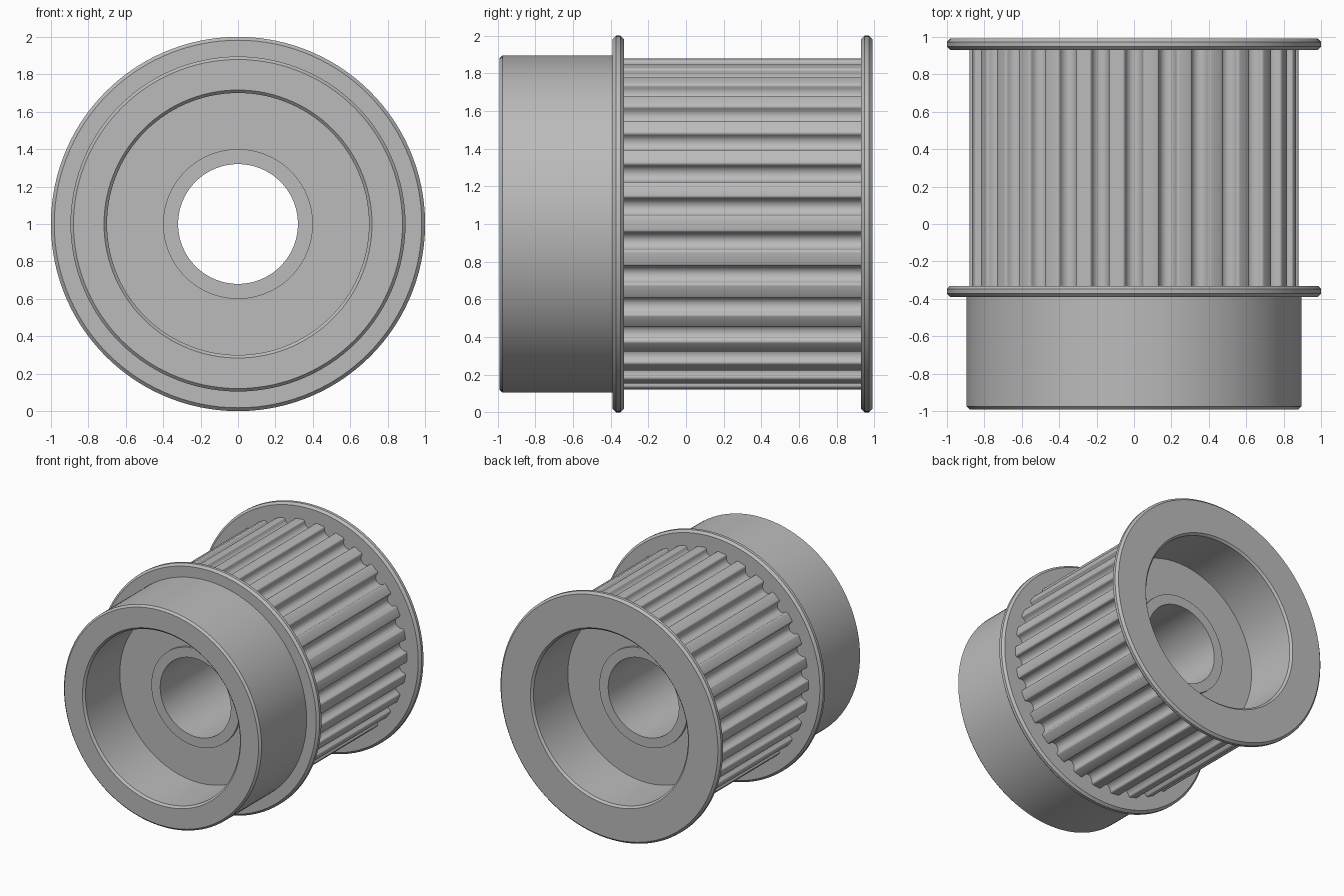
import bpy, bmesh, math

if "Cube" in bpy.data.objects:
    bpy.data.objects.remove(bpy.data.objects["Cube"])

SEG = 120      # sides of the turned surfaces
TEETH = 30
R = 0.88       # tooth tip radius

metal = bpy.data.materials.new("grey metal")
metal.diffuse_color = (0.5, 0.5, 0.5, 1)
metal.use_nodes = True
metal.node_tree.nodes["Principled BSDF"].inputs["Base Color"].default_value = metal.diffuse_color


def finish(name, bm):
    bmesh.ops.recalc_face_normals(bm, faces=bm.faces)
    mesh = bpy.data.meshes.new(name)
    bm.to_mesh(mesh)
    bm.free()
    mesh.materials.append(metal)
    obj = bpy.data.objects.new(name, mesh)
    bpy.context.collection.objects.link(obj)
    bpy.ops.object.select_all(action='DESELECT')
    obj.select_set(True)
    bpy.context.view_layer.objects.active = obj
    bpy.ops.object.shade_smooth_by_angle(angle=math.radians(30))


def lathe(name, profile):
    """Turn a closed (radius, y) profile about the pulley axis."""
    bm = bmesh.new()
    rings = []
    for r, y in profile:
        rings.append([bm.verts.new((r * math.cos(a), y, 1 + r * math.sin(a)))
                      for a in (2 * math.pi * i / SEG for i in range(SEG))])
    for p, q in zip(rings, rings[1:] + rings[:1]):
        for i in range(SEG):
            j = (i + 1) % SEG
            bm.faces.new((p[i], p[j], q[j], q[i]))
    finish(name, bm)


def flange(name, y0, y1, inner, c=0.018):
    lathe(name, [(inner, y0), (1 - c, y0), (1, y0 + c), (1, y1 - c),
                 (1 - c, y1), (inner, y1)])


# Hub and web: a recess at each end, raised boss around the through bore
END, FLOOR, BOSS = 0.99, 0.53, 0.55
inside = [(0.716, END), (0.70, END - 0.016), (0.70, FLOOR),
          (0.40, FLOOR), (0.40, BOSS), (0.32, BOSS)]
hub = [(r, -y) for r, y in inside] + inside[::-1]
hub += [(0.79, END), (0.79, -0.36), (0.895, -0.36),
        (0.895, -END + 0.016), (0.879, -END)]
lathe("hub", hub)

# Belt guide flanges
flange("front_flange", -0.39, -0.33, 0.79)
flange("rear_flange", 0.93, END, 0.79)

# One round-bottomed groove with rounded lips: (offset from centre, depth)
LIP, CUP = 0.015, 0.047
half = [(CUP + LIP - LIP * math.sin(t), LIP - LIP * math.cos(t))
        for t in (math.pi / 2 * i / 4 for i in range(5))]
half += [(CUP * math.cos(t), LIP + CUP * math.sin(t))
         for t in (math.pi / 2 * i / 6 for i in range(1, 7))]
groove = [(-u, d) for u, d in half] + half[-2::-1]

# Toothed barrel, with the groove repeated around it
bm = bmesh.new()
front, back = [], []
for k in range(TEETH):
    centre = 2 * math.pi * (k + 0.5) / TEETH
    for u, d in groove:
        a, r = centre + u / R, R - d
        x, z = r * math.cos(a), 1 + r * math.sin(a)
        front.append(bm.verts.new((x, -0.335, z)))
        back.append(bm.verts.new((x, 0.935, z)))
n = len(front)
for i in range(n):
    j = (i + 1) % n
    bm.faces.new((front[i], front[j], back[j], back[i]))
bm.faces.new(front)
bm.faces.new(back)
# Open the ends, which sit inside the flanges, once normals face outward
bmesh.ops.recalc_face_normals(bm, faces=bm.faces)
bmesh.ops.delete(bm, geom=[f for f in bm.faces if len(f.verts) > 4],
                 context='FACES_ONLY')
finish("toothed_barrel", bm)
